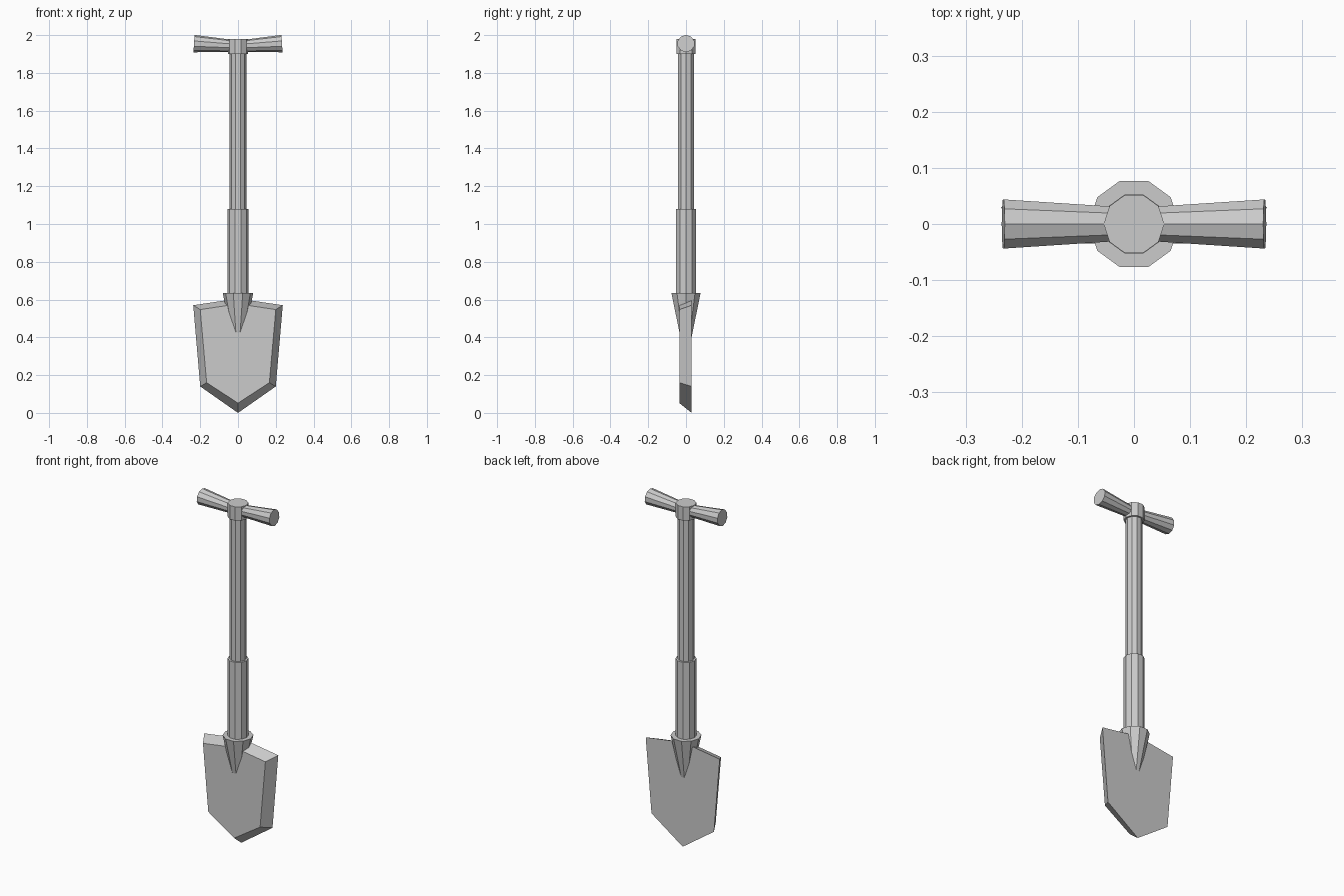
import bpy
from mathutils import Vector

if "Cube" in bpy.data.objects:
    bpy.data.objects.remove(bpy.data.objects["Cube"])

SIDES = 10


def add_mesh(name, verts, faces):
    mesh = bpy.data.meshes.new(name)
    mesh.from_pydata(verts, [], faces)
    mesh.update()
    obj = bpy.data.objects.new(name, mesh)
    bpy.context.collection.objects.link(obj)
    return obj


def tapered_rod(name, start, end, r_start, r_end):
    """Ten-sided cone section running from start to end."""
    start, end = Vector(start), Vector(end)
    axis = end - start
    bpy.ops.mesh.primitive_cone_add(
        vertices=SIDES, radius1=r_start, radius2=r_end, depth=axis.length,
        location=(start + end) / 2)
    obj = bpy.context.object
    obj.name = name
    # Cone vertices start on local +Y: vertical rods get a vertex on the x axis
    if abs(axis.normalized().z) > 0.99:
        obj.rotation_euler.z = 1.5707963
    else:
        obj.rotation_euler = axis.to_track_quat('Z', 'Y').to_euler()
    return obj


def mirrored_outline(half, y):
    """Half outline from top centre to bottom tip, completed across x = 0."""
    pts = half + [(-x, z) for x, z in reversed(half[1:-1])]
    return [(x, y, z) for x, z in pts]


# Blade: small front face bevelled out to a larger flat back
front = mirrored_outline([(0, 0.577), (0.2, 0.547), (0.166, 0.16), (0, 0.052)], -0.035)
back = mirrored_outline([(0, 0.605), (0.237, 0.57), (0.2, 0.14), (0, 0.0)], 0.03)
n = len(front)
faces = [tuple(reversed(range(n))), tuple(range(n, 2 * n))]
faces += [(i, (i + 1) % n, (i + 1) % n + n, i + n) for i in range(n)]
faces[0], faces[1] = tuple(range(n))[::-1], tuple(range(n, 2 * n))
blade = add_mesh("blade", front + back, faces)
bpy.context.view_layer.objects.active = blade
blade.select_set(True)
bpy.ops.object.mode_set(mode='EDIT')
bpy.ops.mesh.select_all(action='SELECT')
bpy.ops.mesh.normals_make_consistent(inside=False)
bpy.ops.object.mode_set(mode='OBJECT')

# Socket, collar, shaft and top cap stacked along z
tapered_rod("socket", (0, 0, 0.39), (0, 0, 0.635), 0.029, 0.081)
tapered_rod("collar", (0, 0, 0.6), (0, 0, 1.08), 0.055, 0.055)
tapered_rod("shaft", (0, 0, 1.05), (0, 0, 1.92), 0.044, 0.044)
tapered_rod("top_cap", (0, 0, 1.9), (0, 0, 1.98), 0.054, 0.054)

# Two grips flaring outward and tilting slightly up
for side, label in ((-1, "left"), (1, "right")):
    tapered_rod("grip_" + label, (0, 0, 1.941), (side * 0.233, 0, 1.955), 0.03, 0.046)
